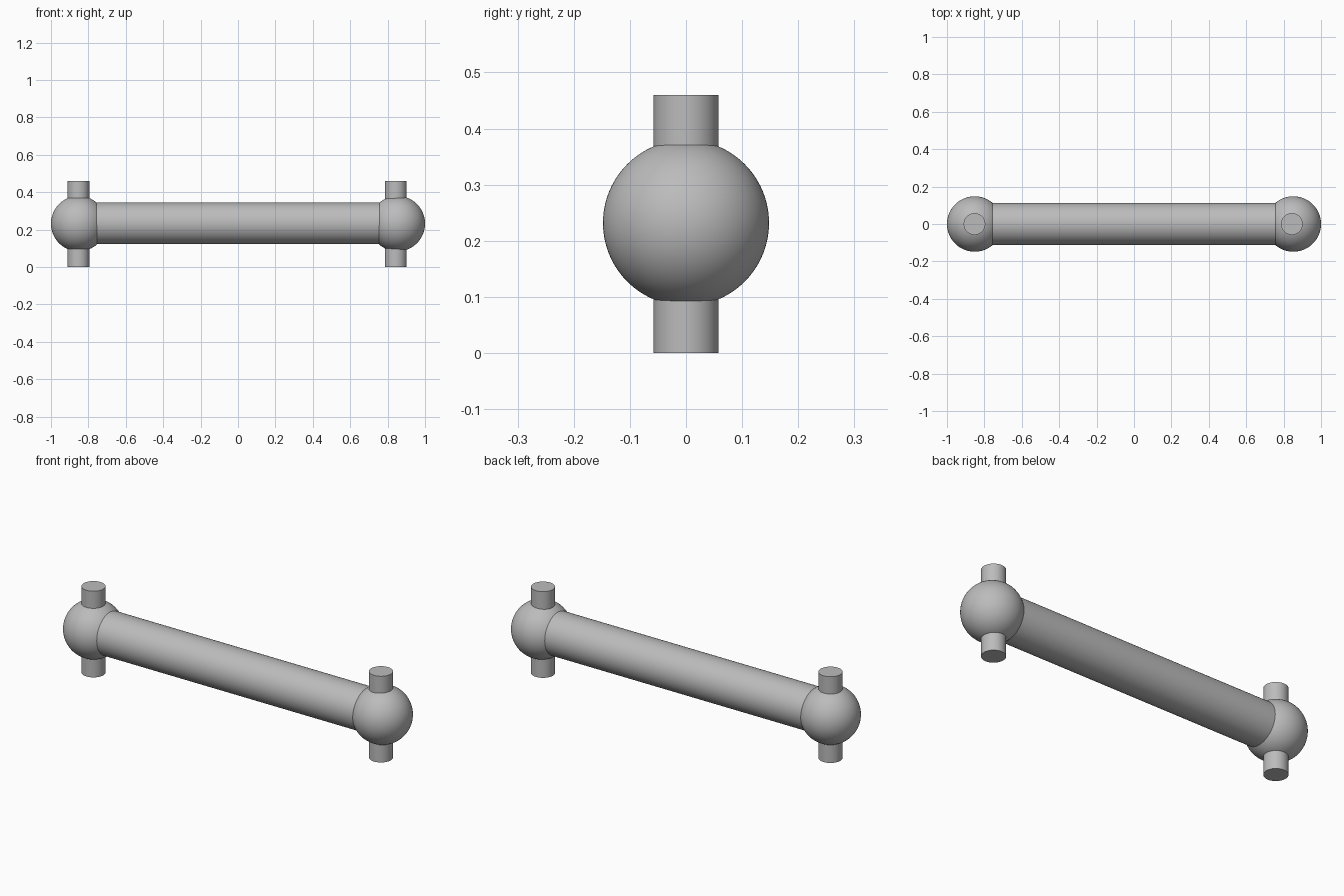
import bpy
import math

if "Cube" in bpy.data.objects:
    bpy.data.objects.remove(bpy.data.objects["Cube"], do_unlink=True)

AXIS_Z = 0.232
BALL_X = 0.852
BALL_R = 0.148
SHAFT_R = 0.112
PIN_R = 0.058
PIN_H = 0.46

steel = bpy.data.materials.new("steel_grey")
steel.use_nodes = True
colour = (0.5, 0.5, 0.5, 1)
steel.diffuse_color = colour
steel.node_tree.nodes["Principled BSDF"].inputs["Base Color"].default_value = colour


def finish(name):
    """Name the active part, colour it and smooth its round faces."""
    part = bpy.context.object
    part.name = name
    part.data.materials.append(steel)
    bpy.ops.object.shade_smooth_by_angle(angle=math.radians(35))


def cylinder(name, radius, length, location, rotation=(0, 0, 0)):
    bpy.ops.mesh.primitive_cylinder_add(vertices=96, radius=radius, depth=length,
                                        location=location, rotation=rotation)
    finish(name)


# Straight shaft, its ends buried in the balls
cylinder("shaft", SHAFT_R, 2 * BALL_X - 0.1, (0, 0, AXIS_Z + 0.002),
         (0, math.pi / 2, 0))

# Ball and vertical cross pin at each end
for side, sign, pin_x in (("left", 1, 0.844), ("right", -1, -0.853)):
    bpy.ops.mesh.primitive_uv_sphere_add(segments=96, ring_count=48, radius=BALL_R,
                                         location=(sign * BALL_X, 0, AXIS_Z))
    finish(side + "_ball")
    cylinder(side + "_cross_pin", PIN_R, PIN_H, (pin_x, 0, PIN_H / 2))
